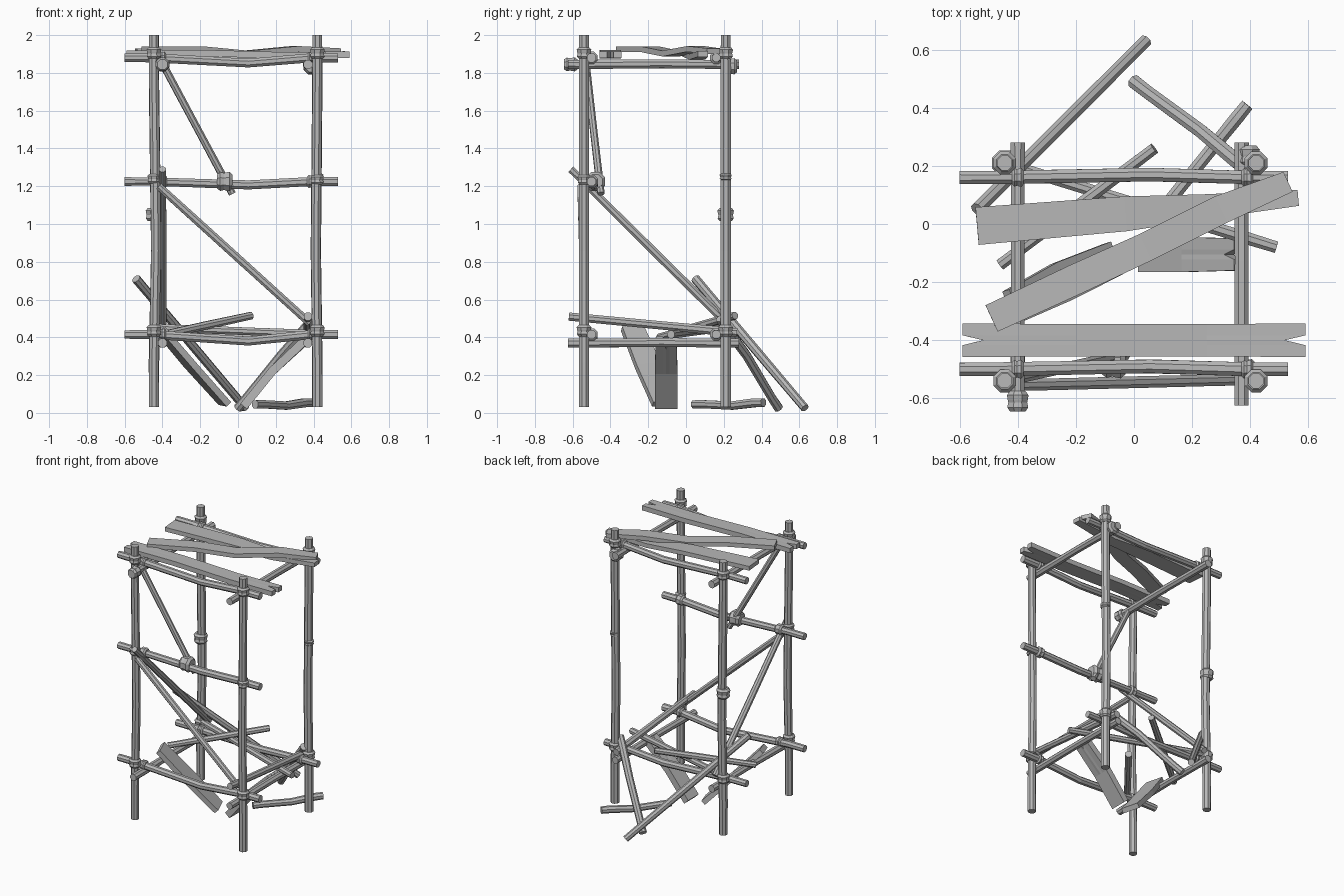
import bpy, bmesh, random
from mathutils import Vector
from math import cos, sin, tau

random.seed(4)
cube = bpy.data.objects.get("Cube")
if cube:
    bpy.data.objects.remove(cube)

grey = bpy.data.materials.new("weathered_grey")
grey.use_nodes = True
colour = (0.48, 0.48, 0.48, 1)
grey.diffuse_color = colour
grey.node_tree.nodes["Principled BSDF"].inputs["Base Color"].default_value = colour


def loft(name, rings):
    """Skin a row of equal, even-sided rings into one closed flat-shaded mesh."""
    bm = bmesh.new()
    loops = [[bm.verts.new(p) for p in ring] for ring in rings]
    n = len(loops[0])
    for a, b in zip(loops, loops[1:]):
        for i in range(n):
            j = (i + 1) % n
            bm.faces.new((a[i], a[j], b[j], b[i]))
    for cap in (loops[0], loops[-1]):
        for i in range(n // 2 - 1):
            bm.faces.new((cap[i], cap[i + 1], cap[n - 2 - i], cap[n - 1 - i]))
    bmesh.ops.recalc_face_normals(bm, faces=bm.faces)
    mesh = bpy.data.meshes.new(name)
    bm.to_mesh(mesh)
    bm.free()
    mesh.materials.append(grey)
    bpy.context.collection.objects.link(bpy.data.objects.new(name, mesh))


def sweep(name, points, radii, sides=8):
    points = [Vector(p) for p in points]
    frame = (points[-1] - points[0]).to_track_quat('Z', 'Y')
    loft(name, [[p + frame @ Vector((r * cos(tau * (i + .5) / sides), r * sin(tau * (i + .5) / sides), 0))
                 for i in range(sides)] for p, r in zip(points, radii)])


def pole(name, start, end, r=.026, bend=(0, 0, 0), at=.55):
    """Slightly crooked pole; bend is the offset at the fraction 'at'."""
    a, b = Vector(start), Vector(end)
    sweep(name, [a, a.lerp(b, .12), a.lerp(b, at) + Vector(bend), a.lerp(b, .88), b],
          [r * random.uniform(.93, 1.05) for _ in range(5)])


def lashing(name, centre, axis='Z', r=.04, length=.05):
    """Two bulging turns of rope around a pole."""
    c = Vector(centre)
    d = {'X': Vector((1, 0, 0)), 'Y': Vector((0, 1, 0)), 'Z': Vector((0, 0, 1))}[axis] * length
    sweep(name, [c + d * t for t in (-.5, -.3, -.05, .05, .3, .5)],
          [r * k for k in (.75, 1, .9, .95, 1.03, .75)])


def plank(name, stations, thick, across, notch=(0, 0)):
    """Board through (position, width) stations, with optional split ends."""
    pts = [Vector(s[0]) for s in stations]
    along = (pts[-1] - pts[0]).normalized()
    side = Vector(across)
    side = (side - along * side.dot(along)).normalized()
    up = along.cross(side) * thick / 2
    rings = []
    for k, (p, (_, w)) in enumerate(zip(pts, stations)):
        cut = along * (notch[0] if k == 0 else -notch[1] if k == len(pts) - 1 else 0)
        row = [p + side * w / 2 * t + (cut if t == 0 else Vector()) for t in (-1, -.3, 0, .3, 1)]
        rings.append([q + up for q in row] + [q - up for q in reversed(row)])
    loft(name, rings)


XL, XR, YF, YB = -.445, .42, -.54, .21
FRONT, BACK, LEFT, RIGHT = -.5, .16, -.4, .37

# Four upright posts with lashings at the joints
for xn, x in (("right", XL), ("left", XR)):
    for yn, y in (("front", YF), ("back", YB)):
        bend = (.012 if x < 0 else -.008, 0, 0)
        pole(f"{yn}_{xn}_post", (x, y, .03), (x, y, 2), .029, bend, .42)
        for z in (.435, 1.905):
            lashing(f"{yn}_{xn}_post_lashing", (x, y, z), r=.041, length=.06)
lashing("back_left_splice", (XR, YB, 1.25), r=.034, length=.035)
lashing("back_right_splice", (XL, YB, 1.05), r=.046, length=.07)


# Crosswise rails
def rail(name, y, z, bend):
    pole(name, (-.6, y, z), (.53, y, z), .025, bend, .58)


rail("front_lower_rail", FRONT, .415, (0, .01, -.035))
rail("back_lower_rail", BACK, .415, (0, .01, -.02))
rail("front_middle_rail", FRONT, 1.225, (0, .01, -.018))
rail("front_upper_rail", FRONT, 1.88, (0, .01, -.028))
rail("back_upper_rail", BACK, 1.88, (0, .01, -.02))

# Side rails running front to back
for n, x in (("right", LEFT), ("left", RIGHT)):
    for h, z in (("lower", .37), ("upper", 1.845)):
        pole(f"{n}_{h}_side_rail", (x, -.625, z), (x, .28, z), .026, (0, 0, .003))
pole("left_sloping_rail", (RIGHT, -.62, .51), (RIGHT, .27, .425), .025)

# Extra rope bindings on the rails
lashing("right_rail_end_binding", (LEFT, -.61, 1.845), 'Y', .039, .07)
lashing("left_rail_end_binding", (.39, .235, 1.835), 'Y', .045, .07)
for x in (LEFT, RIGHT + .02):
    lashing("middle_rail_binding", (x, FRONT, 1.225), 'X', .037, .05)
    for z in (.415, 1.88):
        lashing("front_rail_binding", (x, FRONT, z), 'X', .034, .04)
        lashing("back_rail_binding", (x, BACK, z), 'X', .034, .04)
for x, z in ((XL, 1.24), (XR, 1.235)):
    lashing("front_post_middle_lashing", (x, YF, z), r=.036)
lashing("brace_binding", (-.07, -.48, 1.225), 'X', .054, .08)

# Diagonal braces
pole("upper_front_brace", (-.4, -.53, 1.85), (-.03, -.45, 1.16), .021)
pole("lower_front_brace", (-.42, -.555, 1.2), (.38, -.535, .475), .021)
pole("side_brace", (-.4, -.61, 1.29), (-.4, .24, .45), .022)

# Loose poles fallen at the base
pole("long_fallen_pole", (-.54, .05, .71), (.04, .63, .025), .024)
pole("short_fallen_pole", (0, .49, .025), (.4, .18, .5), .026, (.01, 0, .02))
pole("ground_pole", (.09, .04, .045), (.39, .41, .055), .025, (0, 0, -.012))
pole("leaning_pole", (-.46, -.14, .4), (.07, .26, .515), .022)
pole("dropped_rail", (-.42, .2, .45), (.49, -.08, .415), .023)

# Broken boards at the base
plank("right_fallen_board", [((-.42, -.285, .45), .12), ((-.25, -.2, .25), .14), ((-.07, -.12, .05), .12)],
      .035, (-.4, 1, .1))
plank("left_fallen_board", [((.03, -.105, .035), .12), ((.18, -.105, .22), .12), ((.36, -.105, .39), .11)],
      .045, (0, 1, 0), (0, .05))

# Platform boards
plank("front_board", [((-.59, -.4, 1.902), .115), ((-.2, -.4, 1.905), .112),
                      ((.25, -.4, 1.893), .112), ((.59, -.4, 1.896), .115)], .034, (0, 1, 0), (.07, .07))
plank("diagonal_board", [((-.49, -.325, 1.925), .1), ((-.2, -.19, 1.925), .105), ((.04, -.08, 1.902), .1),
                         ((.3, .05, 1.927), .1), ((.53, .145, 1.915), .075)], .03, (-.4, 1, 0))
plank("back_board", [((-.54, -.007, 1.915), .13), ((-.03, .035, 1.905), .12),
                     ((.25, .06, 1.885), .085), ((.565, .09, 1.9), .055)], .03, (0, 1, 0))
